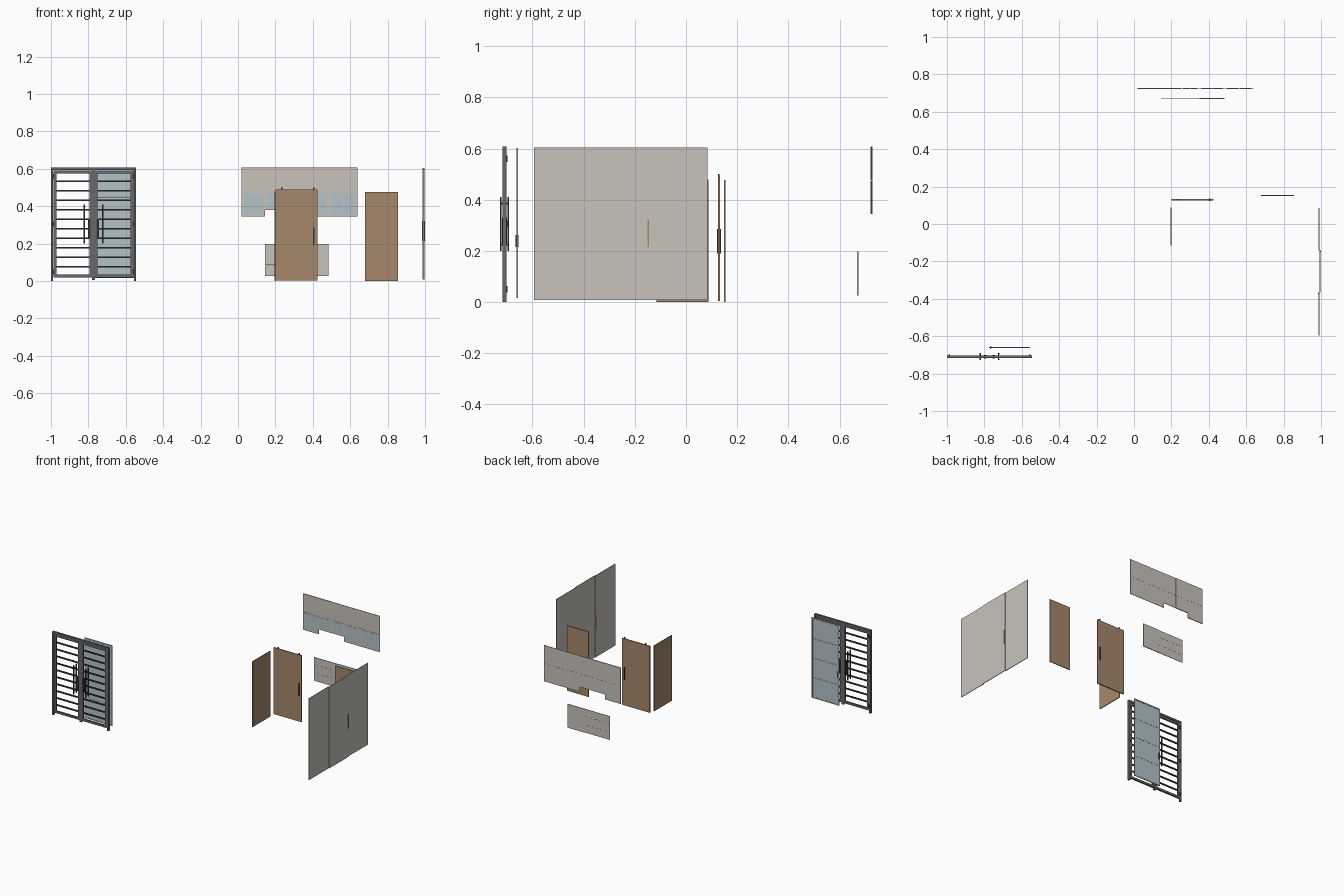
import bpy
import bmesh
from mathutils import Vector

if "Cube" in bpy.data.objects:
    bpy.data.objects.remove(bpy.data.objects["Cube"], do_unlink=True)


def material(name, r, g, b):
    m = bpy.data.materials.new(name)
    m.use_nodes = True
    m.diffuse_color = (r, g, b, 1)
    m.node_tree.nodes["Principled BSDF"].inputs["Base Color"].default_value = (r, g, b, 1)
    return m


LACQUER = material("warm grey lacquer", 0.58, 0.55, 0.50)
WOOD = material("brown wood", 0.38, 0.245, 0.147)
GLASS = material("pale blue glass", 0.45, 0.55, 0.60)
STEEL = material("grey steel", 0.14, 0.14, 0.145)
DARK = material("dark steel", 0.04, 0.04, 0.045)
ALUMINIUM = material("light aluminium", 0.42, 0.42, 0.42)


def boxes(name, mat, spans):
    """One object made of boxes, each given as (x0, x1, y0, y1, z0, z1)."""
    bm = bmesh.new()
    for x0, x1, y0, y1, z0, z1 in spans:
        lo, hi = Vector((x0, y0, z0)), Vector((x1, y1, z1))
        verts = bmesh.ops.create_cube(bm, size=1)["verts"]
        bmesh.ops.scale(bm, vec=hi - lo, verts=verts)
        bmesh.ops.translate(bm, vec=(lo + hi) / 2, verts=verts)
    mesh = bpy.data.meshes.new(name)
    bm.to_mesh(mesh)
    bm.free()
    mesh.materials.append(mat)
    ob = bpy.data.objects.new(name, mesh)
    bpy.context.collection.objects.link(ob)
    return ob


def frame(x0, x1, y0, y1, z0, z1, w):
    """Spans of a rectangular frame facing the front."""
    return [(x0, x0 + w, y0, y1, z0, z1), (x1 - w, x1, y0, y1, z0, z1),
            (x0 + w, x1 - w, y0, y1, z0, z0 + w), (x0 + w, x1 - w, y0, y1, z1 - w, z1)]


# Steel gate: outer frame with two barred leaves
boxes("gate_outer_frame", STEEL, [
    (-1, -0.988, -0.717, -0.702, 0, 0.608),
    (-0.557, -0.545, -0.717, -0.702, 0, 0.608),
    (-0.988, -0.557, -0.717, -0.702, 0.594, 0.608)])
for side, x0, x1 in (("right", -0.987, -0.778), ("left", -0.768, -0.558)):
    w = 0.016
    boxes(side + "_gate_leaf_frame", STEEL, frame(x0, x1, -0.715, -0.704, 0.018, 0.592, w))
    step = (0.592 - 0.018 - w) / 11
    bars = []
    for i in range(1, 11):
        z = 0.018 + w / 2 + i * step
        bars.append((x0 + w, x1 - w, -0.713, -0.706, z - 0.005, z + 0.005))
    boxes(side + "_gate_bars", DARK, bars)
boxes("gate_meeting_stile", STEEL, [(-0.781, -0.765, -0.716, -0.703, 0.006, 0.594)])

# Pull bars on both faces of the gate, with standoffs
for side, x in (("right", -0.822), ("left", -0.724)):
    parts = []
    for y0, y1 in ((-0.727, -0.721), (-0.697, -0.691)):
        parts.append((x - 0.004, x + 0.004, y0, y1, 0.2, 0.41))
    for z in (0.225, 0.385):
        parts.append((x - 0.003, x + 0.003, -0.721, -0.697, z - 0.004, z + 0.004))
    boxes(side + "_gate_pull", DARK, parts)
boxes("gate_lock_plates", DARK, [
    (x - 0.006, x + 0.006, -0.719, -0.7, 0.23, 0.33) for x in (-0.795, -0.75)])
boxes("gate_hinges", DARK, [
    (x - 0.004, x + 0.004, -0.706, -0.698, z - 0.012, z + 0.012)
    for x in (-0.988, -0.557) for z in (0.05, 0.305, 0.56)])

# Glazed door behind the gate
boxes("glass_door_frame", ALUMINIUM, frame(-0.775, -0.555, -0.663, -0.657, 0.015, 0.602, 0.009))
pane = (0.593 - 0.024) / 4
boxes("glass_door_panes", GLASS, [
    (-0.766, -0.564, -0.662, -0.658, 0.024 + i * pane, 0.023 + (i + 1) * pane)
    for i in range(4)])
boxes("glass_door_handle", DARK, [(-0.769, -0.763, -0.666, -0.654, 0.215, 0.262)])

# Wardrobe with three sliding fronts, the middle one proud
for name, x, y0, y1 in (("front", 0.987, -0.595, -0.365), ("middle", 0.9915, -0.367, -0.14),
                        ("back", 0.987, -0.142, 0.085)):
    boxes("wardrobe_" + name + "_panel", LACQUER, [(x, x + 0.0045, y0, y1, 0.008, 0.604)])
boxes("wardrobe_handles", WOOD, [
    (0.996, 0.9995, -0.15, -0.144, 0.215, 0.32),
    (0.9835, 0.987, -0.373, -0.367, 0.215, 0.32)])

# Wooden interior doors
boxes("hanging_door", WOOD, [(0.2, 0.425, 0.125, 0.133, 0.004, 0.49)])
boxes("hanging_door_rollers", DARK, [
    (x - 0.004, x + 0.004, 0.125, 0.131, 0.488, 0.501) for x in (0.235, 0.405)])
boxes("hanging_door_handle", DARK, [
    (0.4, 0.408, y, y + 0.003, 0.19, 0.285) for y in (0.122, 0.133)])
boxes("swing_door", WOOD, [(0.68, 0.855, 0.149, 0.155, 0, 0.476)])
boxes("side_door", WOOD, [(0.194, 0.2, -0.115, 0.087, 0, 0.478)])

# Wall cabinet fronts: solid top row, stepped lower row with glazing
boxes("wall_cabinet_top_fronts", LACQUER, [
    (0.02, 0.25, 0.722, 0.728, 0.476, 0.608),
    (0.25, 0.64, 0.7235, 0.7265, 0.476, 0.608)])
lower, panes = [], []
edges = (0.02, 0.145, 0.25, 0.35, 0.485, 0.64)
for x0, x1 in zip(edges, edges[1:]):
    y = 0.722 if x1 < 0.3 else 0.7235
    z = 0.38 if 0.1 < x0 < 0.3 else 0.344
    lower.append((x0, x1, y, 1.45 - y, z, 0.4755))
    mid = (x0 + x1) / 2
    for a, b in ((x0 + 0.012, mid - 0.003), (mid + 0.003, x1 - 0.012)):
        panes.append((a, b, y - 0.001, y, z + 0.012, 0.468))
boxes("wall_cabinet_lower_fronts", LACQUER, lower)
boxes("wall_cabinet_glazing", GLASS, panes)

# Base cabinet: three drawers beside a slightly set back door
boxes("base_drawer_fronts", LACQUER, [
    (0.145, 0.35, 0.668, 0.671, z0, z1)
    for z0, z1 in ((0.026, 0.084), (0.0845, 0.144), (0.1445, 0.198))])
boxes("base_door_front", LACQUER, [(0.35, 0.485, 0.668, 0.674, 0.026, 0.198)])
